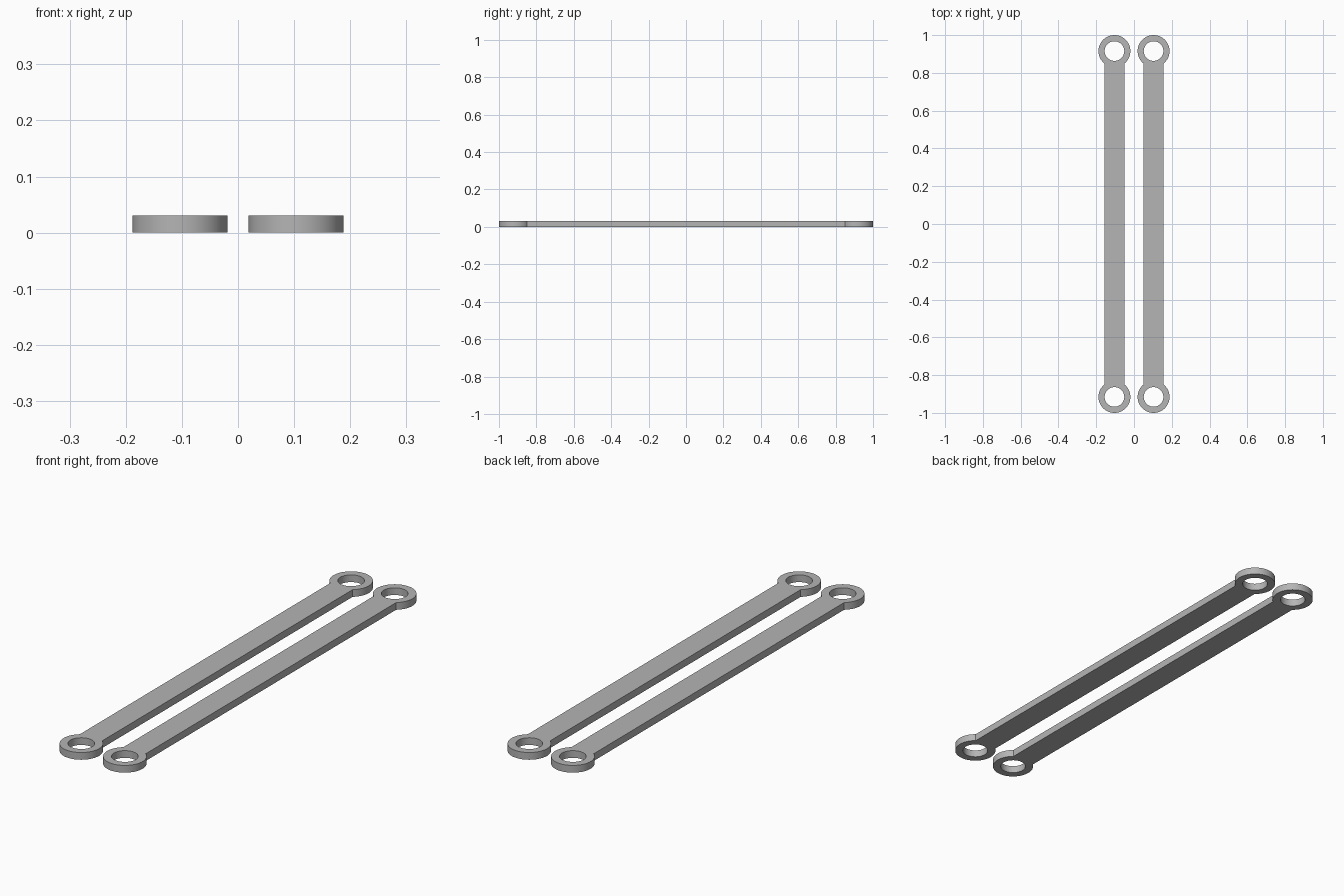
import bpy, bmesh, math

if "Cube" in bpy.data.objects:
    bpy.data.objects.remove(bpy.data.objects["Cube"])

RING_R, HOLE_R = 0.0845, 0.052      # eyelet radii
BAR_HALF, THICK = 0.053, 0.031      # bar half width, plate thickness
EYE_Y, LINK_X = 1 - RING_R, 0.1035  # eyelet centre, link spacing

grey = bpy.data.materials.new("light grey")
grey.diffuse_color = (0.46, 0.46, 0.46, 1)
grey.use_nodes = True
grey.node_tree.nodes["Principled BSDF"].inputs["Base Color"].default_value = grey.diffuse_color


def arc(cy, radius, start, sweep, steps):
    return [(radius * math.cos(start + sweep * i / steps),
             cy + radius * math.sin(start + sweep * i / steps))
            for i in range(steps + 1)]


def link(name, x):
    # Outline: two round ends joined by the straight bar sides
    a = math.acos(BAR_HALF / RING_R)
    sweep = math.pi + 2 * a
    outline = (arc(EYE_Y, RING_R, -a, sweep, 56)
               + arc(-EYE_Y, RING_R, math.pi - a, sweep, 56))
    # Pin holes
    holes = [arc(s * EYE_Y, HOLE_R, 0, 2 * math.pi, 48)[:-1] for s in (1, -1)]

    bm = bmesh.new()
    edges = []
    for loop in [outline] + holes:
        vs = [bm.verts.new((px, py, 0)) for px, py in loop]
        edges += [bm.edges.new((vs[i - 1], vs[i])) for i in range(len(vs))]
    bmesh.ops.triangle_fill(bm, edges=edges, use_beauty=True)

    # Thickness
    ext = bmesh.ops.extrude_face_region(bm, geom=bm.faces[:], use_keep_orig=True)
    top = [g for g in ext["geom"] if isinstance(g, bmesh.types.BMVert)]
    bmesh.ops.translate(bm, verts=top, vec=(0, 0, THICK))
    bmesh.ops.recalc_face_normals(bm, faces=bm.faces[:])

    mesh = bpy.data.meshes.new(name)
    bm.to_mesh(mesh)
    bm.free()
    mesh.materials.append(grey)
    obj = bpy.data.objects.new(name, mesh)
    obj.location.x = x
    bpy.context.collection.objects.link(obj)
    bpy.ops.object.select_all(action='DESELECT')
    obj.select_set(True)
    bpy.context.view_layer.objects.active = obj
    bpy.ops.object.shade_smooth_by_angle(angle=math.radians(30))


link("left_link", -LINK_X)
link("right_link", LINK_X)
